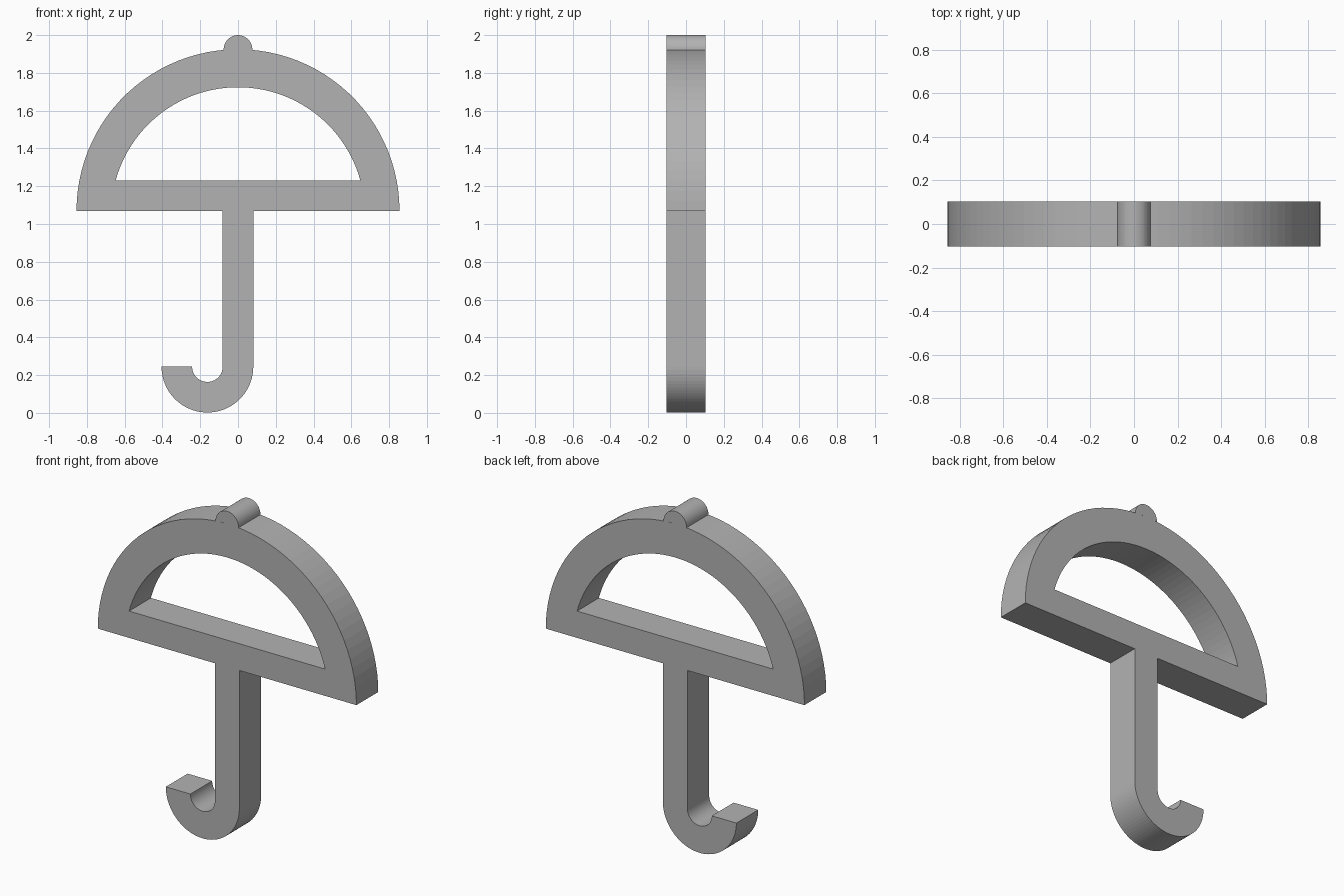
import bpy
from math import cos, sin, pi, asin

cube = bpy.data.objects.get("Cube")
if cube:
    bpy.data.objects.remove(cube, do_unlink=True)

HALF_DEPTH = 0.103
RIM_Z, RIM_R = 1.07, 0.855          # outer canopy arc
STEM = 0.081                        # half width of the handle
HOOK_Z = 0.245

grey = bpy.data.materials.new("plain_grey")
grey.use_nodes = True
grey.diffuse_color = (0.45, 0.45, 0.45, 1)
grey.node_tree.nodes["Principled BSDF"].inputs["Base Color"].default_value = (0.45, 0.45, 0.45, 1)


def arc(cx, cz, r, start, end, steps):
    """Points along an arc in the front plane, both ends included."""
    angles = [start + (end - start) * i / steps for i in range(steps + 1)]
    return [(cx + r * cos(a), cz + r * sin(a)) for a in angles]


def slab(name, *outlines):
    """Extrude closed outlines (inner ones become holes) along the depth."""
    curve = bpy.data.curves.new(name + "_profile", "CURVE")
    curve.dimensions = "2D"
    curve.fill_mode = "BOTH"
    curve.extrude = HALF_DEPTH
    for points in outlines:
        spline = curve.splines.new("POLY")
        spline.points.add(len(points) - 1)
        for point, (x, z) in zip(spline.points, points):
            point.co = (x, z, 0, 1)
        spline.use_cyclic_u = True
    helper = bpy.data.objects.new(name + "_helper", curve)
    bpy.context.collection.objects.link(helper)
    bpy.context.view_layer.update()
    graph = bpy.context.evaluated_depsgraph_get()
    mesh = bpy.data.meshes.new_from_object(helper.evaluated_get(graph))
    bpy.data.objects.remove(helper, do_unlink=True)
    # Stand the profile upright: curve y becomes z
    for v in mesh.vertices:
        x, z, d = v.co
        v.co = (x, -d, z)
    mesh.materials.clear()
    mesh.materials.append(grey)
    for face in mesh.polygons:
        face.use_smooth = False
    mesh.name = name
    obj = bpy.data.objects.new(name, mesh)
    bpy.context.collection.objects.link(obj)
    return obj


# Canopy: half disc with a segment-shaped opening
hole_r, hole_z, sill_z = 0.672, 1.052, 1.23
tilt = asin((sill_z - hole_z) / hole_r)
slab("canopy",
     arc(0, RIM_Z, RIM_R, 0, pi, 50),
     arc(0, hole_z, hole_r, tilt, pi - tilt, 50))

# Handle: straight stem ending in a half-round hook
hook_x = -2 * STEM
slab("handle",
     [(STEM, RIM_Z), (-STEM, RIM_Z)]
     + arc(hook_x, HOOK_Z, STEM, 0, -pi, 32)
     + arc(hook_x, HOOK_Z, 3 * STEM, -pi, 0, 40))

# Finial: round tip whose underside follows the canopy arc
tip_r = 0.076
spread = asin(tip_r / RIM_R)
slab("finial",
     arc(0, 2 - tip_r, tip_r, 0, pi, 24)
     + arc(0, RIM_Z, RIM_R, pi / 2 + spread, pi / 2 - spread, 4))
